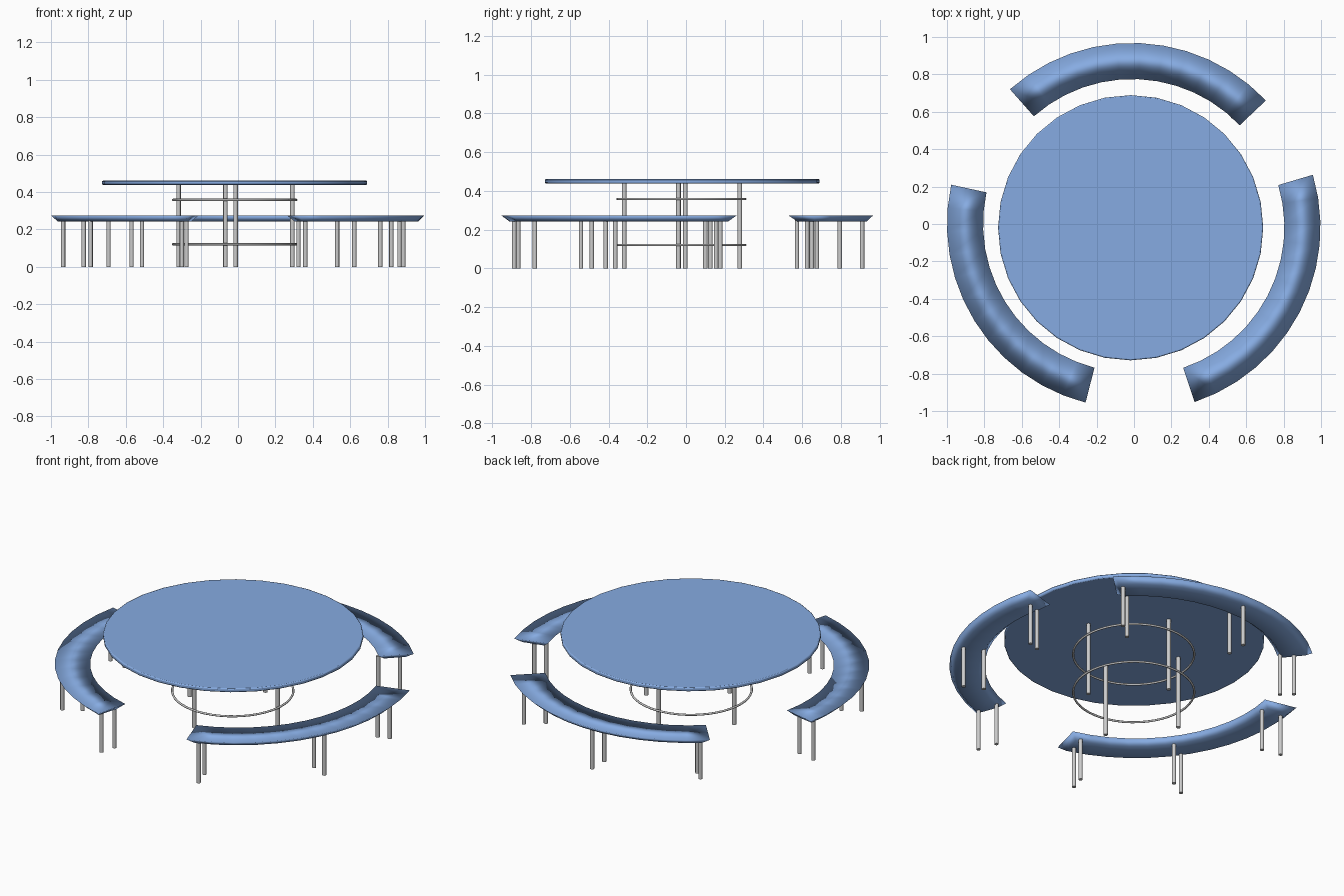
import bpy, bmesh, math

if "Cube" in bpy.data.objects:
    bpy.data.objects.remove(bpy.data.objects["Cube"])

blue = bpy.data.materials.new("blue_seat")
blue.diffuse_color = (0.24, 0.41, 0.76, 1)
blue.use_nodes = True
blue.node_tree.nodes["Principled BSDF"].inputs["Base Color"].default_value = blue.diffuse_color


def cylinder(name, x, y, z0, z1, r, sides=12):
    bpy.ops.mesh.primitive_cylinder_add(vertices=sides, radius=r, depth=z1 - z0,
                                        location=(x, y, (z0 + z1) / 2))
    ob = bpy.context.object
    ob.name = name
    bpy.ops.object.shade_smooth_by_angle(angle=math.radians(40))
    return ob


def bench(name, cx, cy, a0, a1, r_in=0.793, r_out=0.986, z0=0.242, z1=0.274,
          inset=0.035, segs=12):
    """Curved seat: trapezoid section, wide at the top, ends tapered too."""
    bm = bmesh.new()
    rings = []
    da = math.degrees(inset / 0.89)
    for i in range(segs + 1):
        t = i / segs
        top = math.radians(a0 + (a1 - a0) * t)
        low = math.radians(a0 + da + (a1 - a0 - 2 * da) * t)
        section = [(r_in, top, z1), (r_out, top, z1),
                   (r_out - inset, low, z0), (r_in + inset, low, z0)]
        rings.append([bm.verts.new((cx + r * math.cos(a), cy + r * math.sin(a), z))
                      for r, a, z in section])
    for p, q in zip(rings, rings[1:]):
        for k in range(4):
            n = (k + 1) % 4
            bm.faces.new((p[k], p[n], q[n], q[k]))
    bm.faces.new(rings[0])
    bm.faces.new(rings[-1])
    bmesh.ops.recalc_face_normals(bm, faces=bm.faces)
    me = bpy.data.meshes.new(name)
    bm.to_mesh(me)
    bm.free()
    ob = bpy.data.objects.new(name, me)
    bpy.context.collection.objects.link(ob)
    me.materials.append(blue)
    me.shade_smooth()


# Round table top with softened rim
top = cylinder("table_top", -0.018, -0.02, 0.438, 0.461, 0.709, 32)
top.data.materials.append(blue)
top.data.shade_smooth()
bev = top.modifiers.new("rim", "BEVEL")
bev.width = 0.006
bev.segments = 2

# Table legs and the two bracing rings
for i, (x, y) in enumerate([(0.291, -0.039), (-0.013, 0.278),
                            (-0.318, -0.003), (-0.067, -0.319)]):
    cylinder(f"table_leg_{i + 1}", x, y, 0, 0.442, 0.012)
for label, z in (("lower", 0.121), ("upper", 0.358)):
    bpy.ops.mesh.primitive_torus_add(location=(-0.018, -0.024, z), major_radius=0.33,
                                     minor_radius=0.006, major_segments=48, minor_segments=8)
    bpy.context.object.name = f"{label}_brace_ring"
    bpy.ops.object.shade_smooth()

# Three curved benches
bench("back_bench", -0.01, -0.018, 43.5, 131.5)
bench("right_bench", 0.011, -0.017, -71.5, 16.5)
bench("left_bench", -0.014, 0.0, 167.7, 255.6)

# Bench legs, in inner and outer pairs
bench_legs = {
    "back": [(0.53, 0.573), (0.622, 0.65), (-0.013, 0.794),
             (-0.013, 0.909), (-0.513, 0.625), (-0.569, 0.676)],
    "right": [(0.82, 0.155), (0.884, 0.177), (0.761, -0.365),
              (0.863, -0.414), (0.323, -0.78), (0.36, -0.887)],
    "left": [(-0.825, 0.1), (-0.935, 0.126), (-0.692, -0.486),
             (-0.788, -0.542), (-0.275, -0.78), (-0.3, -0.866)],
}
for side, spots in bench_legs.items():
    for i, (x, y) in enumerate(spots):
        cylinder(f"{side}_bench_leg_{i + 1}", x, y, 0, 0.25, 0.0115)
